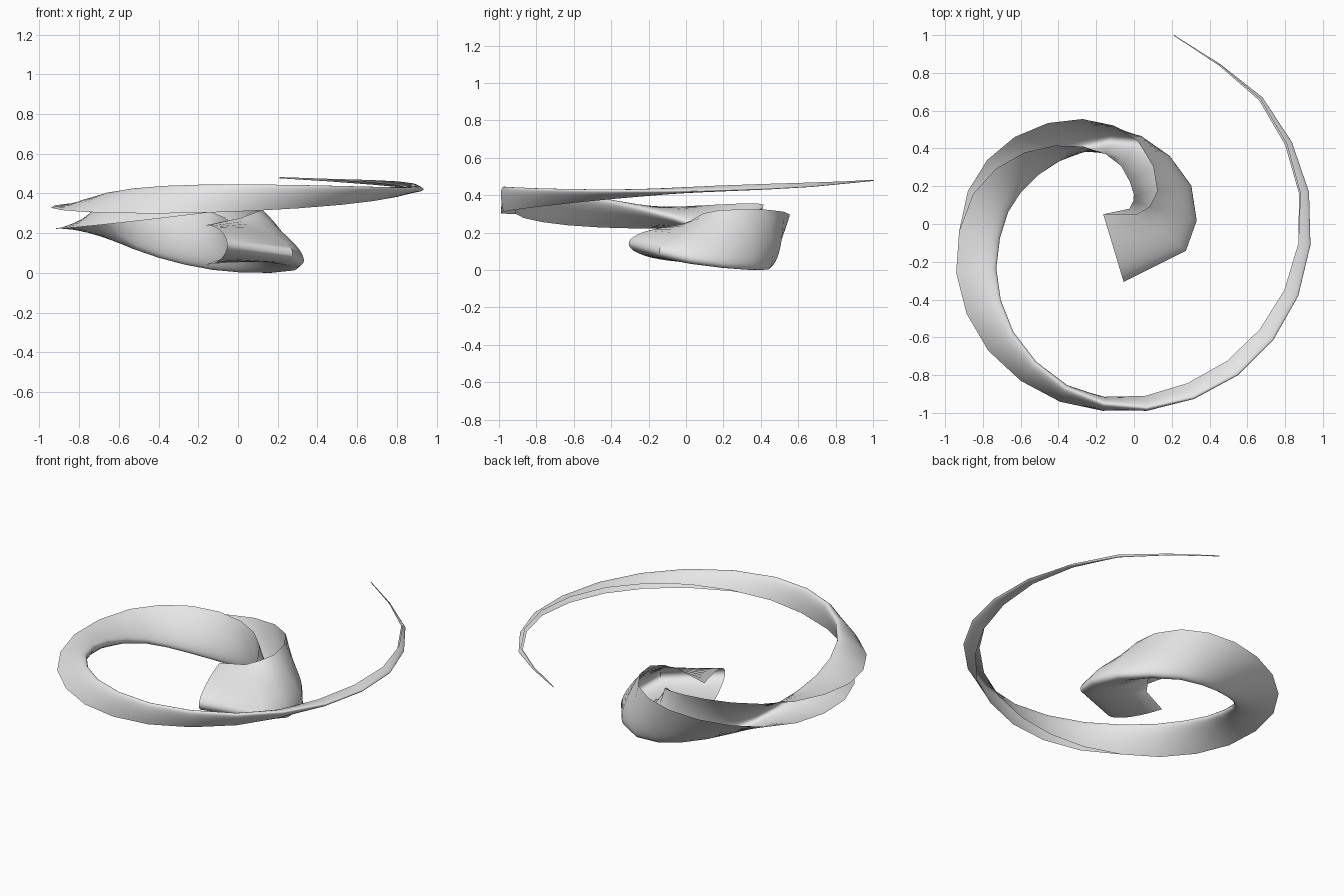
import bpy, bmesh, math
from mathutils import Vector

cube = bpy.data.objects.get("Cube")
if cube:
    bpy.data.objects.remove(cube)

RINGS = 30          # cross-sections along the spiral
SECTION = 24        # steps around the half-ellipse
TWIST = math.radians(-15)
DEPTH, HALF_WIDTH, PIVOT = 0.374, 0.265, 0.34

# Plan of the spiral: the start, then every second ring
plan = [(-.126, -.07), (.09, -.005), (.141, .178), (-.008, .395), (-.27, .458),
        (-.575, .366), (-.798, .131), (-.86, -.249), (-.71, -.624),
        (-.371, -.892), (.065, -.954), (.52, -.76), (.824, -.362),
        (.894, .164), (.67, .663), (.21, 1)]
keys = [Vector(p) for p in plan]
keys.append(2 * keys[-1] - keys[-2])

# Fill in the rings between the given points
path = [keys[0]]
for a, b, c, d in zip(keys, keys[1:], keys[2:], keys[3:]):
    path += [b, (9 * (b + c) - a - d) / 16]
path.append(keys[-2])


def tangent(i):
    """Path direction, weighted towards the shorter neighbouring segment."""
    total = Vector((0, 0))
    for j in (i - 1, i):
        if 0 <= j < RINGS - 1:
            step = path[j + 1] - path[j]
            total += step / step.length ** 3
    return total.normalized()


# Tapering, twisting open channel swept along the spiral
bm = bmesh.new()
rows = []
for i, point in enumerate(path):
    depth = max(DEPTH * (1 - i / (RINGS - 1)), 0.006)
    t = tangent(i)
    outward, up = Vector((t.y, -t.x, 0)), Vector((0, 0, 1))
    c, s = math.cos(TWIST * i), math.sin(TWIST * i)
    tip, side = outward * c + up * s, up * c - outward * s
    centre = Vector((point.x, point.y, 0.15 + 0.0117 * i))
    row = []
    for j in range(SECTION + 1):
        a = math.pi * (j / SECTION - 0.5)
        offset = tip * (math.cos(a) - PIVOT) + side * (HALF_WIDTH * math.sin(a))
        row.append(bm.verts.new(centre + offset * depth))
    rows.append(row)

for near, far in zip(rows, rows[1:]):
    for j in range(SECTION):
        bm.faces.new((near[j], far[j], far[j + 1], near[j + 1]))

# Rest the lowest point on the ground
floor = min(v.co.z for v in bm.verts)
bmesh.ops.translate(bm, verts=bm.verts[:], vec=(0, 0, -floor))

mesh = bpy.data.meshes.new("spiral_horn")
bm.to_mesh(mesh)
bm.free()
horn = bpy.data.objects.new("spiral_horn", mesh)
bpy.context.collection.objects.link(horn)

# Plain grey material
grey = bpy.data.materials.new("light_grey")
grey.use_nodes = True
colour = (0.8, 0.8, 0.8, 1)
grey.diffuse_color = colour
grey.node_tree.nodes["Principled BSDF"].inputs["Base Color"].default_value = colour
mesh.materials.append(grey)

bpy.ops.object.select_all(action="DESELECT")
horn.select_set(True)
bpy.context.view_layer.objects.active = horn
bpy.ops.object.shade_smooth_by_angle(angle=math.radians(35))
